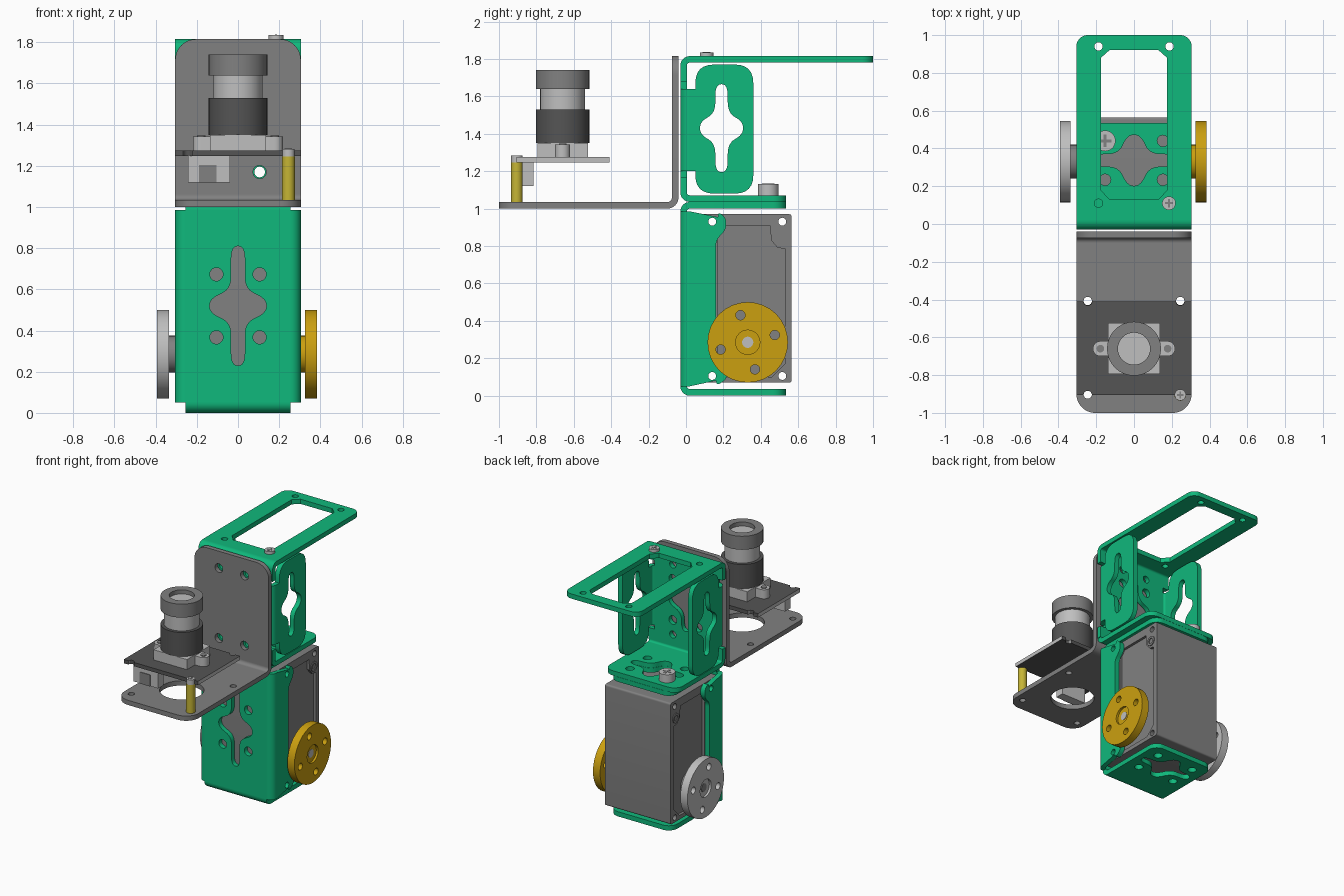
import bpy, bmesh, math
from mathutils import Vector

cube = bpy.data.objects.get("Cube")
if cube:
    bpy.data.objects.remove(cube, do_unlink=True)


def material(name, r, g, b):
    m = bpy.data.materials.new(name)
    m.use_nodes = True
    m.diffuse_color = (r, g, b, 1)
    m.node_tree.nodes["Principled BSDF"].inputs["Base Color"].default_value = (r, g, b, 1)
    return m


GREEN = material("green", 0.005, 0.48, 0.2)
GREY = material("mid grey", 0.22, 0.22, 0.22)
DARK = material("dark grey", 0.09, 0.09, 0.09)
LIGHT = material("light grey", 0.52, 0.52, 0.52)
GOLD = material("gold", 0.6, 0.35, 0.005)
BRASS = material("brass", 0.56, 0.46, 0.035)
parts = []


# ---- 2D outlines ----
def arc(u, v, r, a0, a1, n=12):
    angles = [math.radians(a0 + (a1 - a0) * i / n) for i in range(n + 1)]
    return [(u + r * math.cos(a), v + r * math.sin(a)) for a in angles]


def circle(u, v, r):
    return arc(u, v, r, 0, 360, 32)[:-1]


def rounded(pts, r, steps=6):
    """Polygon with each corner replaced by a smooth curve."""
    out, n = [], len(pts)
    for i, p in enumerate(pts):
        p, a, b = Vector(p), Vector(pts[i - 1]), Vector(pts[(i + 1) % n])
        a = p + (a - p) * min(0.48, r / (a - p).length)
        b = p + (b - p) * min(0.48, r / (b - p).length)
        for k in range(steps + 1):
            t = k / steps
            out.append(tuple(a * (1 - t) ** 2 + p * 2 * t * (1 - t) + b * t * t))
    return out


def rect(u0, u1, v0, v1):
    return [(u0, v0), (u1, v0), (u1, v1), (u0, v1)]


def cross(u, v, long, short, sideways=False):
    w = 0.033
    q = [(w, long), (w, 0.08), (short, 0.035)]
    q = q + [(x, -y) for x, y in reversed(q)]
    q = q + [(-x, -y) for x, y in q]
    q = rounded(q, 0.06)
    return [(u + y, v + x) if sideways else (u + x, v + y) for x, y in q]


def four(u, v, du, dv, r):
    return [circle(u + i * du, v + j * dv, r) for i in (-1, 1) for j in (-1, 1)]


def fold(u, v, a0, outer=0.05, t=0.035):
    """Quarter ring section of a sheet bend."""
    return arc(u, v, outer, a0, a0 + 90) + arc(u, v, outer - t, a0 + 90, a0)


# ---- sheet builder: outline with holes, extruded along an axis ----
def plate(name, axis, lo, hi, outline, mat, holes=()):
    curve = bpy.data.curves.new(name, "CURVE")
    curve.dimensions = "2D"
    curve.fill_mode = "BOTH"
    curve.extrude = abs(hi - lo) / 2
    for loop in [outline, *holes]:
        s = curve.splines.new("POLY")
        s.points.add(len(loop) - 1)
        for p, (u, v) in zip(s.points, loop):
            p.co = (u, v, 0, 1)
        s.use_cyclic_u = True
    tmp = bpy.data.objects.new("outline_helper", curve)
    bpy.context.collection.objects.link(tmp)
    dg = bpy.context.evaluated_depsgraph_get()
    mesh = bpy.data.meshes.new_from_object(tmp.evaluated_get(dg))
    bpy.data.objects.remove(tmp, do_unlink=True)
    mid = (lo + hi) / 2
    bm = bmesh.new()
    bm.from_mesh(mesh)
    for vert in bm.verts:
        u, v, w = vert.co
        w += mid
        vert.co = {"x": (w, u, v), "y": (u, w, v), "z": (u, v, w)}[axis]
    bmesh.ops.remove_doubles(bm, verts=bm.verts, dist=1e-5)
    bmesh.ops.recalc_face_normals(bm, faces=bm.faces)
    bm.to_mesh(mesh)
    bm.free()
    mesh.materials.clear()
    mesh.materials.append(mat)
    ob = bpy.data.objects.new(name, mesh)
    bpy.context.collection.objects.link(ob)
    parts.append(ob)
    return ob


def screw(name, x, y, z, r, h):
    plate(name + "_head", "z", z, z + h, circle(x, y, r), LIGHT)
    a, b = r * 0.6, r * 0.15
    for i, (p, q) in enumerate(((a, b), (b, a))):
        plate(f"{name}_slot_{i}", "z", z + h, z + h + 0.001 + i * 0.001,
              rect(x - p, x + p, y - q, y + q), GREY)


# ---- servo body: drilled core plus raised side frames ----
body = rounded(rect(0.006, 0.565, 0.07, 0.97), 0.015)
corner_holes = four(0.3275, 0.5175, 0.1875, 0.4125, 0.021)
panel = [(0.168, 0.1), (0.168, 0.87), (0.2, 0.91), (0.45, 0.91), (0.455, 0.83),
         (0.49, 0.79), (0.53, 0.785), (0.53, 0.17), (0.46, 0.1)]
plate("servo_core", "x", -0.25, 0.25, body, GREY, corner_holes)
for s, side in ((1, "left"), (-1, "right")):
    plate(f"servo_frame_{side}", "x", s * 0.25, s * 0.269, body, GREY, corner_holes + [panel])
    plate(f"servo_screw_{side}", "x", s * 0.269, s * 0.275, circle(0.505, 0.84, 0.036), GREY,
          [circle(0.505, 0.84, 0.02)])

# ---- wheel-like output horns ----
hy, hz = 0.33, 0.285
horn_holes = [arc(hy, hz, 0.15, a, a, 1)[0] for a in (15, 105, 195, 285)]
horn_holes = [circle(u, v, 0.025) for u, v in horn_holes] + [circle(hy, hz, 0.065)]
for s, side, mat, x0 in ((1, "left", GOLD, 0.325), (-1, "right", LIGHT, 0.335)):
    plate(f"horn_{side}", "x", s * x0, s * (x0 + 0.058), circle(hy, hz, 0.215), mat, horn_holes)
    plate(f"horn_recess_{side}", "x", s * x0, s * (x0 + 0.042), circle(hy, hz, 0.066), mat,
          [circle(hy, hz, 0.03)])
    plate(f"horn_screw_{side}", "x", s * x0, s * (x0 + 0.045), circle(hy, hz, 0.03),
          LIGHT if s > 0 else GREY)
    plate(f"horn_hub_{side}", "x", s * 0.25, s * x0, circle(hy, hz, 0.09), mat if s > 0 else GREY)

# ---- lower green bracket ----
plate("lower_front", "y", -0.03, 0.005, rect(-0.255, 0.255, 0.05, 0.985), GREEN,
      [cross(0, 0.52, 0.29, 0.138)] + four(0, 0.52, 0.105, 0.153, 0.032))
flange = [(0.02, 0.05), (0.16, 0.05), (0.22, 0.09), (0.22, 0.16), (0.16, 0.21), (0.16, 0.83),
          (0.215, 0.89), (0.215, 0.95), (0.17, 0.985), (0.02, 0.985)]
flange = flange[:1] + rounded(flange[1:-1], 0.03) + flange[-1:]
for s, side in ((1, "left"), (-1, "right")):
    plate(f"lower_flange_{side}", "x", s * 0.27, s * 0.305, flange, GREEN,
          [circle(0.14, z, 0.021) for z in (0.105, 0.93)])
    bend = [(s * u, v) for u, v in fold(0.255, 0.02, 270)]
    plate(f"lower_bend_{side}", "z", 0.05, 0.985, bend, GREEN)
    plate(f"upper_bend_{side}", "z", 1.2, 1.64, bend, GREEN)


def tab(name, z, half):
    pts = [(-half, 0.02), (half, 0.02)]
    pts += arc(half - 0.07, 0.465, 0.07, 0, 90) + arc(0.07 - half, 0.465, 0.07, 90, 180)
    plate(name, "z", z, z + 0.035, pts, GREEN,
          [cross(0, 0.337, 0.21, 0.135, True)] + four(0, 0.337, 0.153, 0.103, 0.03))


tab("lower_bottom_tab", 0, 0.255)
tab("lower_top_tab", 1.0, 0.255)
tab("upper_bottom_tab", 1.036, 0.3)
for name, z, a, half in (("lower_bottom", 0.05, 180, 0.255), ("lower_top", 0.985, 90, 0.255),
                         ("upper_bottom", 1.086, 180, 0.3), ("upper_top", 1.765, 90, 0.305)):
    plate(name + "_bend", "x", -half, half, fold(0.02, z, a), GREEN)

# ---- upper green bracket ----
edge = [(0.305, 1.085), (0.305, 1.17), (0.255, 1.17), (0.255, 1.68), (0.305, 1.68), (0.305, 1.765)]
plate("upper_front", "y", -0.03, 0.005, edge + [(-x, z) for x, z in reversed(edge)], GREEN,
      [cross(0, 1.43, 0.21, 0.138)] + four(0, 1.43, 0.105, 0.26, 0.026)
      + four(0, 1.43, 0.105, 0.153, 0.032))
wing = rounded([(0.05, 1.08), (0.36, 1.08), (0.36, 1.77), (0.05, 1.77)], 0.1)
for s, side in ((1, "left"), (-1, "right")):
    plate(f"upper_wing_{side}", "x", s * 0.27, s * 0.305, wing, GREEN,
          [cross(0.19, 1.43, 0.235, 0.115)])
    plate(f"upper_neck_{side}", "x", s * 0.27, s * 0.305, rect(0.02, 0.055, 1.2, 1.64), GREEN)
top = [(-0.305, 0.02), (0.305, 0.02)] + arc(0.245, 0.94, 0.06, 0, 90) + arc(-0.245, 0.94, 0.06, 90, 180)
window = [(x * sx, y) for sx in (1,) for x, y in
          [(-0.13, 0.13), (0.13, 0.13), (0.175, 0.18), (0.175, 0.88), (0.13, 0.92),
           (-0.13, 0.92), (-0.175, 0.88), (-0.175, 0.18)]]
plate("top_frame", "z", 1.78, 1.815, top, GREEN, [window] + four(0, 0.525, 0.188, 0.415, 0.022))
screw("top_screw", 0.185, 0.11, 1.815, 0.036, 0.02)
screw("tab_screw", -0.153, 0.44, 1.071, 0.055, 0.06)

# ---- grey camera bracket ----
back = [(-0.305, 1.06), (0.305, 1.06)] + arc(0.205, 1.715, 0.1, 0, 90) + arc(-0.205, 1.715, 0.1, 90, 180)
plate("camera_back_plate", "y", -0.075, -0.04, back, GREY, four(0, 1.43, 0.105, 0.26, 0.032))
plate("camera_bend", "x", -0.305, 0.305, fold(-0.1, 1.06, 270, 0.06), GREY)
base = [(0.305, -0.1), (-0.305, -0.1)] + arc(-0.205, -0.9, 0.1, 180, 270) + arc(0.205, -0.9, 0.1, 270, 360)
plate("camera_base_plate", "z", 1.0, 1.035, base, GREY,
      [circle(0, -0.66, 0.15)] + four(0, -0.655, 0.245, 0.2475, 0.022))
plate("standoff", "z", 1.035, 1.245, circle(0.245, -0.905, 0.031), BRASS)
screw("standoff_screw", 0.245, -0.905, 1.245, 0.03, 0.038)

# ---- circuit board: dark faces with pale side edges ----
outline = [(-0.305, -0.905)] + arc(-0.245, -0.905, 0.022, 180, 0) + arc(0.245, -0.905, 0.022, 180, 0)
outline += [(0.305, -0.905), (0.305, -0.41)]
outline += arc(0.245, -0.41, 0.022, 360, 180) + arc(-0.245, -0.41, 0.022, 360, 180) + [(-0.305, -0.41)]
board = plate("circuit_board", "z", 1.247, 1.275, outline, DARK)
board.data.materials.append(LIGHT)
for f in board.data.polygons:
    f.material_index = 1 if abs(f.normal.x) > 0.9 else 0
plate("connector", "z", 1.12, 1.247, rect(-0.243, -0.04, -0.88, -0.815), LIGHT)
plate("connector_socket", "y", -0.885, -0.88, rect(-0.19, -0.105, 1.12, 1.205), GREY)

# ---- lens ----
plate("lens_mount", "z", 1.275, 1.35, rect(-0.137, 0.137, -0.795, -0.523), LIGHT)
for s, side in ((1, "left"), (-1, "right")):
    ear = [(s * 0.13, -0.7)] + [(s * u, v) for u, v in arc(0.178, -0.66, 0.04, -90, 90)] + [(s * 0.13, -0.62)]
    plate(f"mount_ear_{side}", "z", 1.275, 1.342, ear, LIGHT)
    plate(f"mount_ear_screw_{side}", "z", 1.342, 1.347, circle(s * 0.178, -0.66, 0.02), GREY)
plate("lens_barrel", "z", 1.35, 1.53, circle(0, -0.66, 0.143), DARK)
plate("lens_neck", "z", 1.53, 1.645, circle(0, -0.66, 0.12), LIGHT)
plate("lens_cap_ring", "z", 1.64, 1.74, circle(0, -0.66, 0.143), GREY, [circle(0, -0.66, 0.085)])
plate("lens_glass", "z", 1.645, 1.71, circle(0, -0.66, 0.086), LIGHT)

# ---- shading ----
bpy.ops.object.select_all(action="DESELECT")
for ob in parts:
    ob.select_set(True)
bpy.context.view_layer.objects.active = parts[0]
bpy.ops.object.shade_smooth_by_angle(angle=math.radians(30))
